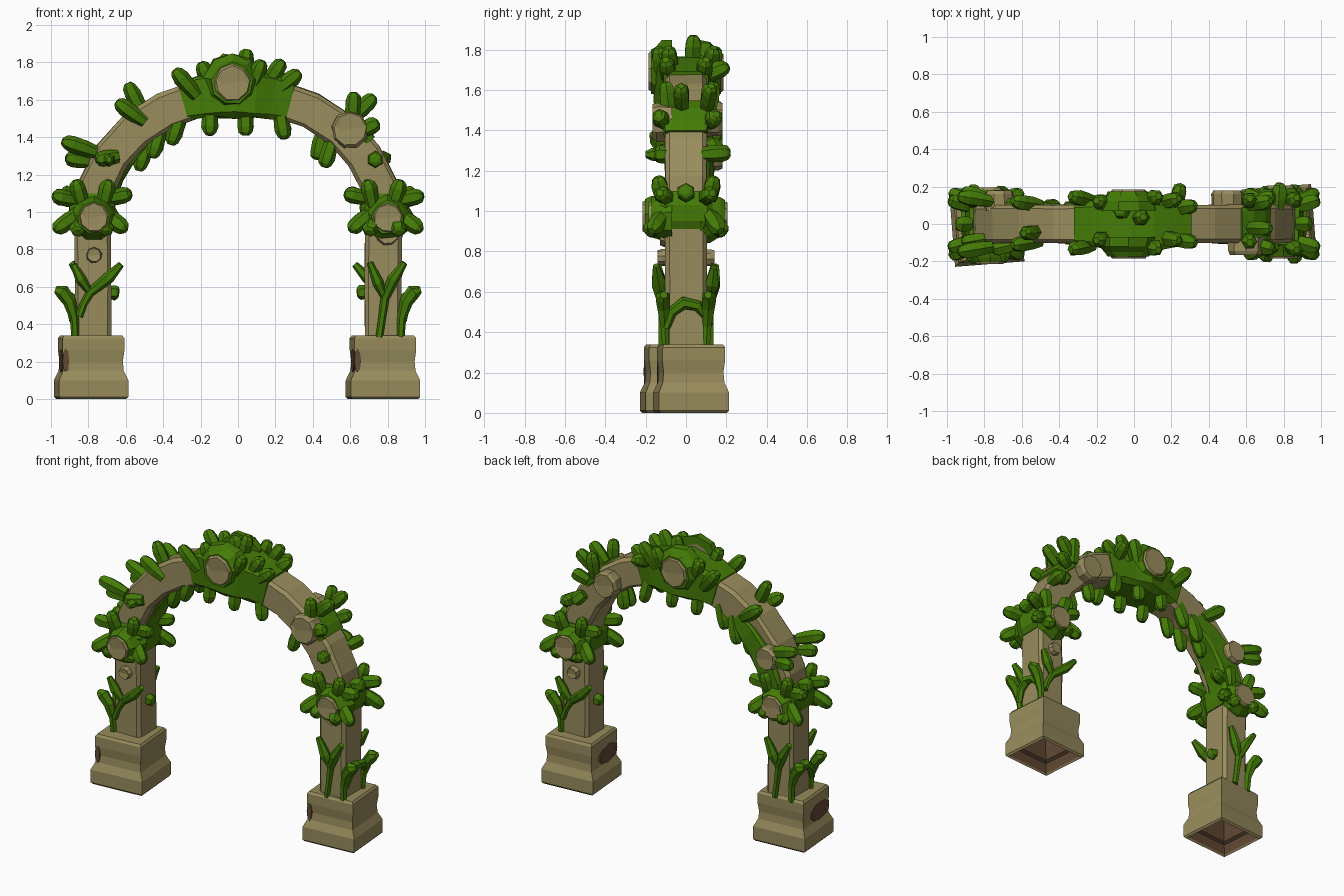
import bpy, bmesh, math, random
from mathutils import Vector as V

if "Cube" in bpy.data.objects:
    bpy.data.objects.remove(bpy.data.objects["Cube"])

random.seed(4)


def material(name, rgb):
    m = bpy.data.materials.new(name)
    m.diffuse_color = (*rgb, 1)
    m.use_nodes = True
    m.node_tree.nodes["Principled BSDF"].inputs["Base Color"].default_value = m.diffuse_color
    return m


STONE = material("sandstone", (0.315, 0.262, 0.108))
GREEN = material("leaf green", (0.058, 0.2, 0.002))
BROWN = material("dark brown", (0.125, 0.07, 0.035))
Y, X = V((0, 1, 0)), V((1, 0, 0))
BOX = [(1, .8), (.8, 1), (-.8, 1), (-1, .8), (-1, -.8), (-.8, -1), (.8, -1), (1, -.8)]


def ngon(n):
    return [(math.cos(2 * math.pi * i / n), math.sin(2 * math.pi * i / n)) for i in range(n)]


def sweep(bm, pts, radii, shape, ref=Y, jit=0.0):
    """Sweep a section along a path; radii are (across, along ref) per point."""
    pts = [V(p) for p in pts]
    rings = []
    for i, p in enumerate(pts):
        t = (pts[min(i + 1, len(pts) - 1)] - pts[max(i - 1, 0)]).normalized()
        n = t.cross(ref).normalized()
        b = n.cross(t)
        ra, rb = radii[i] if isinstance(radii[i], tuple) else (radii[i], radii[i])
        k = lambda: 1 + random.uniform(-jit, jit)
        rings.append([bm.verts.new(p + n * c * ra * k() + b * s * rb * k()) for c, s in shape])
    m = len(shape)
    for a, b in zip(rings, rings[1:]):
        for j in range(m):
            bm.faces.new((a[j], a[(j + 1) % m], b[(j + 1) % m], b[j]))
    bm.faces.new(rings[0][::-1])
    bm.faces.new(rings[-1])


def finish(bm, name, mats):
    bmesh.ops.recalc_face_normals(bm, faces=bm.faces)
    me = bpy.data.meshes.new(name)
    bm.to_mesh(me)
    bm.free()
    for m in mats:
        me.materials.append(m)
    ob = bpy.data.objects.new(name, me)
    bpy.context.collection.objects.link(ob)
    return ob


def arc(deg, off=0.0, y=0.0):
    a = math.radians(deg)
    return ((0.78 + off) * math.cos(a), y, 0.97 + (0.66 + off) * math.sin(a))


def leaf(bm, p, q, r=0.042):
    """Stubby rounded leaf from p to q."""
    p, q = V(p), V(q)
    ref = X if abs((q - p).normalized().y) > 0.8 else Y
    f = [(0, .8), (.35, 1), (.7, 1.05), (.9, .85), (1, .45)]
    sweep(bm, [p.lerp(q, t) for t, _ in f], [r * s for _, s in f], ngon(6), ref, 0.07)


# stone arch with both pillars
bm = bmesh.new()
path = [(.775, 0, .3), (.775, 0, .65)] + [arc(a) for a in range(0, 181, 15)] + [(-.775, 0, .65), (-.775, 0, .3)]
sweep(bm, path, [(.098, .103)] * len(path), BOX, Y, 0.03)
finish(bm, "stone_arch", [STONE])

# hollow plinths with moulded foot, turned slightly
for side, cx, cy in (("left", -.785, -.04), ("right", .775, .025)):
    bm = bmesh.new()
    prof = [(.10, .22), (.13, .08), (.15, .07), (.165, .01), (.175, 0), (.186, .012), (.186, .10),
            (.163, .15), (.158, .20), (.166, .26), (.166, .325), (.155, .34)]
    rings = [[bm.verts.new((sx * h, sy * h * .94, z)) for sx, sy in ((1, 1), (-1, 1), (-1, -1), (1, -1))]
             for h, z in prof]
    for i, (a, b) in enumerate(zip(rings, rings[1:])):
        for j in range(4):
            f = bm.faces.new((a[j], a[(j + 1) % 4], b[(j + 1) % 4], b[j]))
            f.material_index = 1 if i < 3 else 0
    bm.faces.new(rings[0]).material_index = 1
    bm.faces.new(rings[-1])
    plinth = finish(bm, side + "_plinth", [STONE, BROWN])
    # dark chipped patch on the left face, wrapping round the front corner
    bm = bmesh.new()
    sweep(bm, [(-.14, -.045, .205), (-.167, -.045, .205)], [(.07, .112), (.062, .108)], ngon(10), Y)
    sweep(bm, [(-.148, -.13, .205), (-.148, -.157, .205)], [(.07, .02), (.062, .018)], ngon(8), X)
    chip = finish(bm, side + "_plinth_chip", [BROWN])
    for ob in (plinth, chip):
        ob.location = (cx, cy, 0)
        ob.rotation_euler = (0, 0, math.radians(4.5))

# green sleeves: crown, pillar collars, creeping strip, shoulder patch
bm = bmesh.new()
ang = (69, 76, 83, 91, 98, 105, 112)
sweep(bm, [arc(a, .005) for a in ang],
      [(.102, .106), (.115, .12), (.125, .14), (.13, .155), (.125, .14), (.115, .12), (.102, .106)], BOX, Y, .06)
finish(bm, "crown_vine_sleeve", [GREEN])
bm = bmesh.new()
for s in (-1, 1):
    sweep(bm, [(s * .78, 0, z) for z in (.91, .95, 1.03, 1.10)],
          [(.102, .11), (.12, .13), (.125, .13), (.1, .108)], BOX, Y, .06)
finish(bm, "pillar_vine_collars", [GREEN])
bm = bmesh.new()
ang = (178, 168, 158, 148, 138, 127)
sweep(bm, [arc(a, -.04, .045) for a in ang], [(.07, .08), (.08, .09), (.08, .09), (.075, .09), (.07, .085), (.05, .06)],
      BOX, Y, .08)
sweep(bm, [arc(a, .075) for a in (34, 38, 44, 49)], [(.03, .1), (.04, .115), (.04, .115), (.03, .08)], BOX, Y, .06)
finish(bm, "creeping_vine", [GREEN])

# round knots, on front (-1) and back (1): x, z, side, radius, reach, green ring
knots = [(-.03, 1.69, -1, .10, .185, True), (-.03, 1.69, 1, .10, .185, True),
         (-.77, .97, -1, .08, .215, True), (-.78, .97, 1, .08, .195, True),
         (.80, .97, -1, .08, .185, True), (.78, .97, 1, .08, .205, True),
         (.60, 1.44, -1, .095, .165, False), (.50, 1.46, 1, .085, .18, False),
         (-.72, 1.28, 1, .075, .18, False), (-.77, .77, -1, .04, .14, False),
         (.77, .77, 1, .04, .14, False), (.80, .885, -1, .06, .13, False)]
stone, rim = bmesh.new(), bmesh.new()
for x, z, s, r, d, ring in knots:
    sweep(stone, [(x, s * .07, z), (x, s * (d - .02), z), (x, s * d, z), (x, s * (d - .008), z)],
          [r * 1.05, r * 1.05, r * .92, r * .75], ngon(9), X, .06)
    if ring:
        sweep(rim, [(x, s * .07, z), (x, s * .12, z), (x, s * (d - .035), z), (x, s * (d - .012), z)],
              [r * 1.6, r * 1.5, r * 1.25, r * 1.1], ngon(9), X, .07)
finish(stone, "stone_knots", [STONE])
finish(rim, "knot_vine_rings", [GREEN])

# leaves around the pillar collars, mirrored left/right and front/back
bm = bmesh.new()
collar = [((.86, .09, 1.06), (.99, .13, 1.09)), ((.70, .09, 1.07), (.57, .12, 1.10)),
          ((.86, .11, .99), (.98, .17, .90)), ((.70, .11, .99), (.60, .17, .90)),
          ((.83, .11, 1.03), (.87, .14, 1.17)), ((.72, .11, 1.03), (.69, .14, 1.17)),
          ((.85, .12, .95), (.86, .20, .89)), ((.72, .12, .95), (.70, .19, .89))]
for sx in (-1, 1):
    for sy in (-1, 1):
        for p, q in collar:
            leaf(bm, (p[0] * sx, p[1] * sy, p[2]), (q[0] * sx, q[1] * sy, q[2]), .042)
    leaf(bm, (sx * .87, 0, 1.08), (sx * .95, 0, 1.10), .045)
    leaf(bm, (sx * .70, 0, .575), (sx * .635, 0, .565), .038)
finish(bm, "collar_leaves", [GREEN])

# leaves along the arch: (start x, z), (tip x, z), y positions
bm = bmesh.new()
arch_leaves = [
    ((-.76, 1.32), (-.94, 1.38), (-.12, .12)), ((-.80, 1.27), (-.92, 1.29), (-.08, .14)),
    ((-.64, 1.30), (-.76, 1.28), (-.11,)),
    ((-.50, 1.48), (-.65, 1.59), (-.09, .1)), ((-.50, 1.50), (-.59, 1.69), (-.04,)),
    ((-.48, 1.42), (-.53, 1.22), (.04,)), ((-.41, 1.47), (-.46, 1.29), (-.05, .08)),
    ((-.30, 1.55), (-.36, 1.36), (-.06, .07)),
    ((-.15, 1.56), (-.15, 1.41), (-.08, .08)), ((.04, 1.56), (.04, 1.41), (-.08, .08)),
    ((.22, 1.56), (.25, 1.39), (-.07, .08)), ((.45, 1.42), (.42, 1.28), (.05,)),
    ((.51, 1.40), (.46, 1.24), (-.06,)),
    ((-.22, 1.62), (-.34, 1.76), (-.11, .12)), ((-.14, 1.66), (-.20, 1.80), (-.07, .10)),
    ((-.05, 1.74), (-.08, 1.82), (.06,)), ((.02, 1.70), (.05, 1.87), (.03,)),
    ((.07, 1.66), (.13, 1.81), (-.11, .12)), ((.14, 1.66), (.24, 1.81), (-.07, .11)),
    ((.20, 1.64), (.33, 1.75), (-.08, .08)),
    ((.61, 1.47), (.62, 1.64), (-.08, .11)), ((.62, 1.51), (.73, 1.62), (-.02, .1)),
    ((.66, 1.43), (.75, 1.48), (-.11, .12)), ((.68, 1.34), (.74, 1.28), (.13,))]
for (x0, z0), (x1, z1), ys in arch_leaves:
    for y in ys:
        leaf(bm, (x0, y, z0), (x1, y * 1.25, z1))
leaf(bm, (.735, -.08, 1.28), (.735, -.155, 1.28), .042)
leaf(bm, (.22, .08, 1.66), (.25, .21, 1.72))
leaf(bm, (-.69, .08, 1.28), (-.69, -.20, 1.28), .035)
leaf(bm, (.77, .08, 1.28), (.78, .22, 1.29))
finish(bm, "arch_leaves", [GREEN])

# forked vines and broad sprouts climbing from the plinths
bm = bmesh.new()
for sx in (-1, 1):
    for sy in (-1, 1):
        y = sy * .118
        if sx * sy > 0:
            stem, a, b = [(-.85, .44), (-.825, .51), (-.79, .57)], [(-.69, .65), (-.625, .72)], [(-.84, .64), (-.88, .72)]
        else:
            stem, a, b = [(.755, .33), (.77, .43), (.785, .54)], [(.83, .64), (.89, .73)], [(.75, .62), (.705, .73)]
        flip = 1 if sy < 0 else -1
        P = lambda c, d=0: (c[0] * flip, y + sy * d, c[1])
        sweep(bm, [P(stem[0]), P(stem[1]), P(stem[2]), P(a[0], .015), P(a[1], .03)],
              [.02, .02, .024, (.032, .042), .018], ngon(6))
        sweep(bm, [P(stem[2]), P(b[0], .01), P(b[1], .02)], [.018, (.03, .04), .018], ngon(6))
        # broad sprout bending outward
        sweep(bm, [(sx * .87, sy * .10, .32), (sx * .875, sy * .105, .43), (sx * .90, sy * .11, .52),
                   (sx * .94, sy * .115, .575), (sx * .975, sy * .11, .585)],
              [.02, .024, .036, .04, .02], ngon(6))
    # vine looping over the outer side of the pillar
    sweep(bm, [(sx * .885, -.10, .42), (sx * .895, -.07, .50), (sx * .90, -.01, .545), (sx * .90, .06, .53),
               (sx * .89, .10, .47)], [.02, .026, .032, .028, .015], ngon(6), X)
finish(bm, "climbing_vines", [GREEN])
